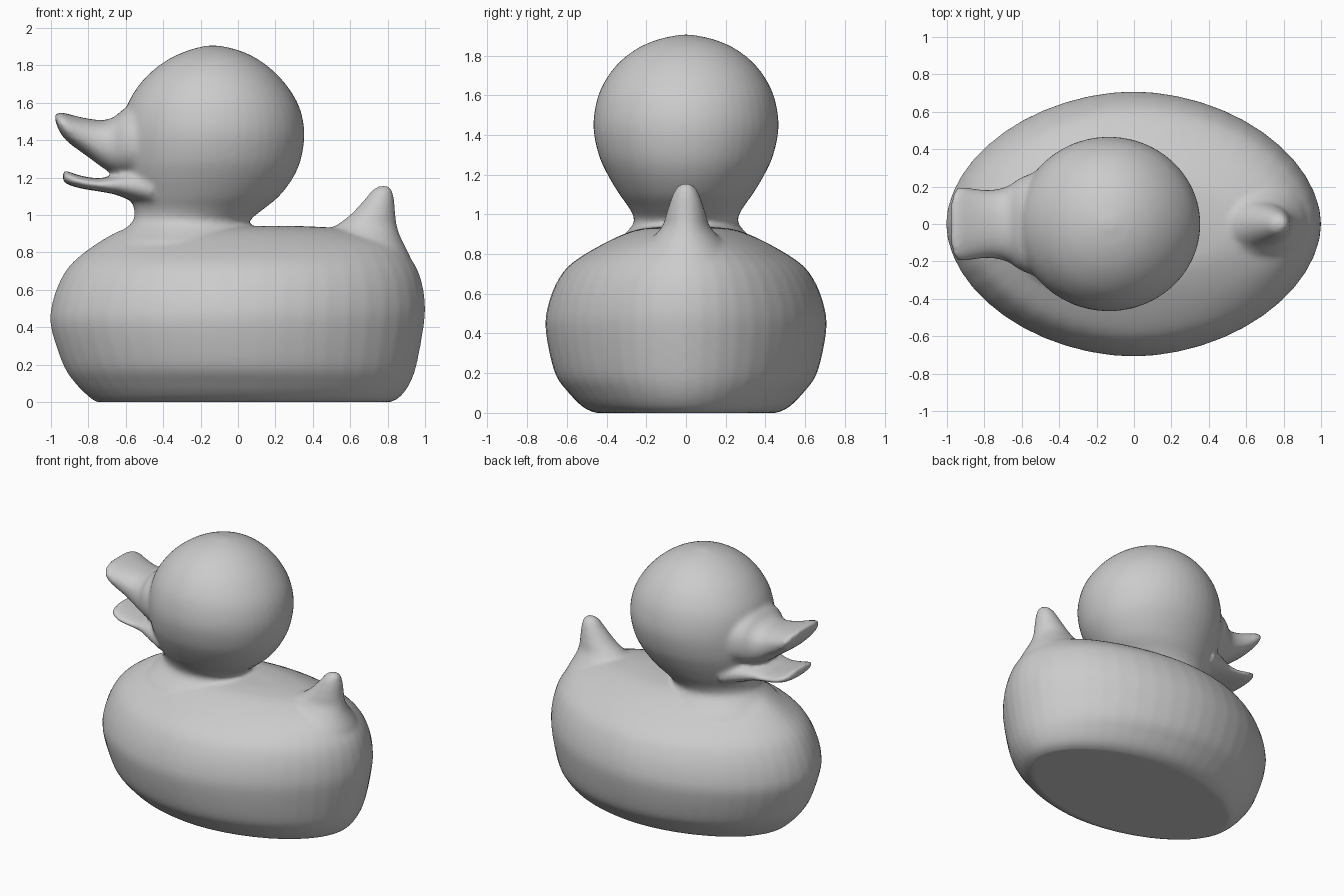
import bpy, bmesh, math
from mathutils import Vector


def spline(rows, steps=5):
    """Catmull-Rom interpolation between section rows."""
    out = []
    for i in range(len(rows) - 1):
        a, b, c, d = (rows[max(0, min(len(rows) - 1, i + k))] for k in (-1, 0, 1, 2))
        for s in range(steps):
            t = s / steps
            out.append([q + 0.5 * t * (r - p + t * (2*p - 5*q + 4*r - s4 + t * (3*(q - r) + s4 - p)))
                        for p, q, r, s4 in zip(a, b, c, d)])
    return out + [list(rows[-1])]


def loft(bm, rows, axis, power=2.0, n=48):
    """Closed skin through ovals: row = (position, low, high, half width in y)."""
    rings = []
    for pos, lo, hi, w in spline(rows):
        ring = []
        for k in range(n):
            a = 2 * math.pi * k / n
            c, s = math.cos(a), math.sin(a)
            u = (lo + hi) / 2 + (hi - lo) / 2 * math.copysign(abs(c) ** (2 / power), c)
            v = w * math.copysign(abs(s) ** (2 / power), s)
            ring.append(bm.verts.new((u, v, pos) if axis == 'Z' else (pos, v, u)))
        rings.append(ring)
    faces = [bm.faces.new(rings[0]), bm.faces.new(rings[-1])]
    for r, q in zip(rings, rings[1:]):
        for k in range(n):
            j = (k + 1) % n
            faces.append(bm.faces.new((r[k], r[j], q[j], q[k])))
    bmesh.ops.recalc_face_normals(bm, faces=faces)


bm = bmesh.new()

# Body with flat base
loft(bm, [(0.0, -.76, .82, .46), (.03, -.80, .87, .52), (.1, -.87, .92, .59),
          (.2, -.935, .955, .66), (.4, -1.0, .992, .705), (.52, -.995, 1.0, .70),
          (.65, -.95, .98, .655), (.75, -.88, .935, .58), (.85, -.75, .84, .42),
          (.92, -.62, .62, .26), (.94, -.5, .35, .12)], 'Z', 1.88)

# Upturned tail
loft(bm, [(.60, .35, .95, .32), (.75, .38, .93, .27), (.88, .44, .87, .17),
          (.94, .52, .85, .12), (1.0, .60, .842, .10), (1.08, .675, .835, .075),
          (1.13, .715, .825, .052), (1.15, .745, .81, .03), (1.156, .77, .79, .01)], 'Z')

# Neck and head
loft(bm, [(.86, -.68, .14, .36), (.92, -.61, .08, .29), (.97, -.56, .065, .26),
          (1.03, -.555, .135, .285), (1.1, -.58, .22, .335), (1.2, -.61, .295, .395),
          (1.3, -.625, .337, .44), (1.43, -.625, .355, .466), (1.55, -.605, .337, .455),
          (1.65, -.56, .29, .42), (1.75, -.48, .21, .352), (1.83, -.375, .11, .255),
          (1.88, -.265, .005, .145), (1.905, -.17, -.10, .03)], 'Z')

# Upper bill
loft(bm, [(-.46, 1.18, 1.6, .30), (-.6, 1.205, 1.57, .25), (-.66, 1.22, 1.525, .21),
          (-.72, 1.25, 1.507, .188), (-.79, 1.302, 1.513, .182), (-.86, 1.352, 1.527, .19),
          (-.92, 1.40, 1.543, .197), (-.957, 1.452, 1.548, .18), (-.977, 1.505, 1.54, .11)],
     'X', 2.3)

# Lower bill
loft(bm, [(-.46, 1.04, 1.24, .28), (-.58, 1.08, 1.235, .23), (-.66, 1.11, 1.212, .195),
          (-.74, 1.125, 1.197, .18), (-.82, 1.138, 1.205, .182), (-.88, 1.152, 1.222, .175),
          (-.92, 1.168, 1.236, .15), (-.937, 1.185, 1.23, .09)], 'X', 2.3)

mesh = bpy.data.meshes.new("duck_body")
bm.to_mesh(mesh)
bm.free()
duck = bpy.data.objects.new("duck_body", mesh)
bpy.context.collection.objects.link(duck)

# Blend all parts into one smooth moulded skin
remesh = duck.modifiers.new("blend", 'REMESH')
remesh.mode = 'VOXEL'
remesh.voxel_size = 0.016
remesh.use_smooth_shade = True
relax = duck.modifiers.new("relax", 'SMOOTH')
relax.factor = 0.5
relax.iterations = 6
